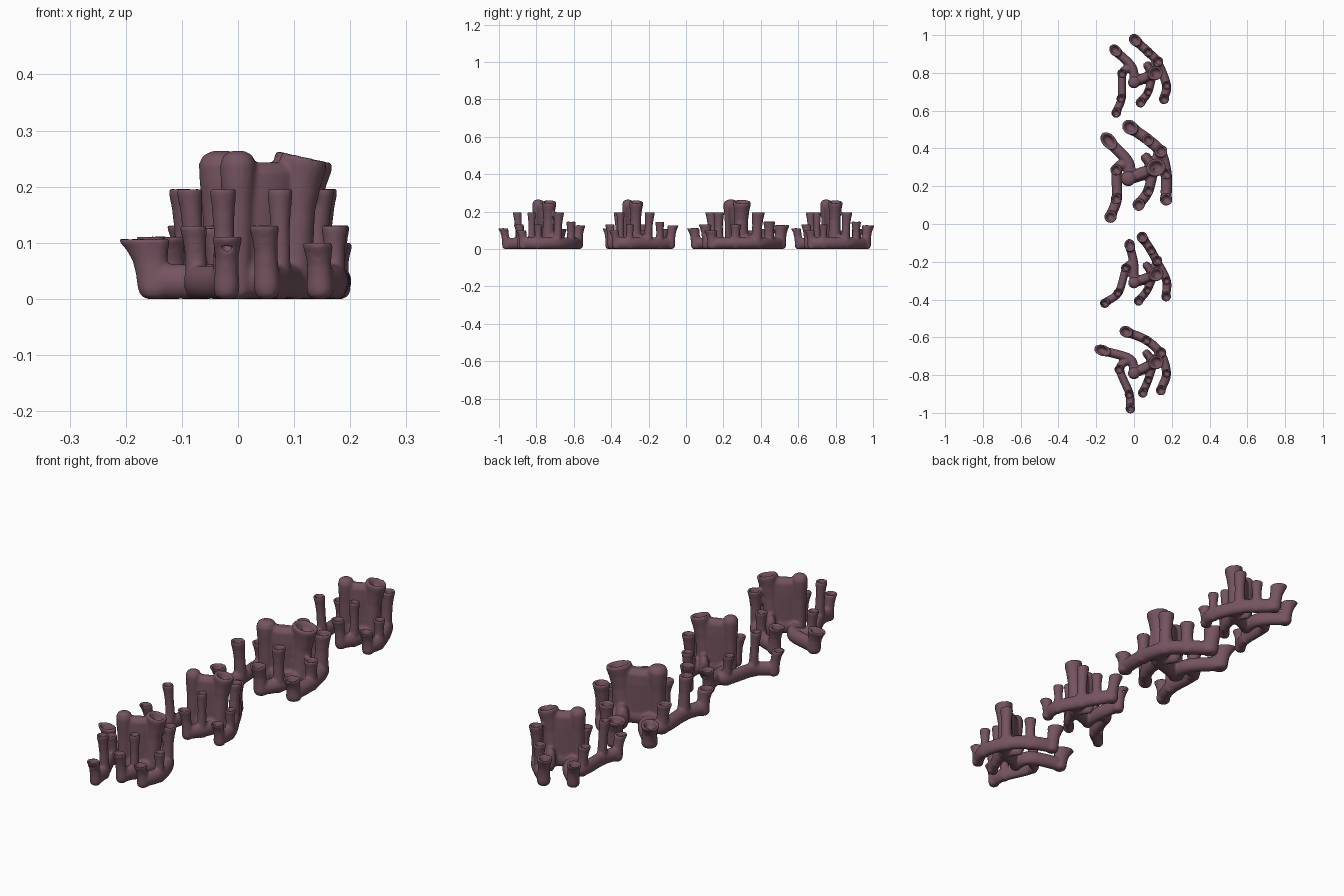
import bpy, bmesh, math
from mathutils import Vector

if "Cube" in bpy.data.objects:
    bpy.data.objects.remove(bpy.data.objects["Cube"])

mat = bpy.data.materials.new("dusky_mauve")
mat.diffuse_color = (0.178, 0.088, 0.118, 1)
mat.use_nodes = True
mat.node_tree.nodes["Principled BSDF"].inputs["Base Color"].default_value = mat.diffuse_color
N = 20


def loft(bm, rings):
    """Skin a list of point rings and close both ends."""
    vs = [[bm.verts.new(p) for p in r] for r in rings]
    for a, b in zip(vs, vs[1:]):
        for i in range(N):
            j = (i + 1) % N
            bm.faces.new((a[i], a[j], b[j], b[i]))
    bm.faces.new(vs[0][::-1])
    bm.faces.new(vs[-1])


def ring(cx, cy, z, r, d=(1, 0), stretch=1.0, slope=0.0):
    """Horizontal ellipse, long along d, optionally tilted down towards +x."""
    out = []
    for i in range(N):
        t = 2 * math.pi * i / N
        u, v = math.cos(t) * r * stretch, math.sin(t) * r
        x, y = u * d[0] - v * d[1], u * d[1] + v * d[0]
        out.append((cx + x, cy + y, max(0, z - slope * x)))
    return out


def tube(bm, p, h, r, lean=(0, 0), stretch=1.0, slope=0.0):
    """Upright tube with rounded foot, slight waist, flared rim and hollow mouth."""
    L = math.hypot(*lean)
    d = (lean[0] / L, lean[1] / L) if L > 1e-6 else (1, 0)
    prof = [(0.0, .5), (.05, .8), (.16, .92), (.4, .84), (.62, .8),
            (.82, .9), (.95, 1.03), (1.0, 1.0)]
    rings = []
    for f, k in prof:
        s = f ** 2 - 0.3
        st = 1 + (stretch - 1) * f
        rings.append(ring(p[0] + lean[0] * s, p[1] + lean[1] * s, f * h, r * k,
                          d, st, slope if f > .8 else 0))
    s = 0.7
    for dz, k in ((0.0, .74), (.012, .62), (.026, .5), (.032, .25)):
        rings.append(ring(p[0] + lean[0] * s, p[1] + lean[1] * s, h - dz, r * k,
                          d, stretch, slope))
    loft(bm, rings)


def ridge(bm, pts, r, h):
    """Low creeping base branch along a smooth path."""
    P = [Vector((x, y, 0)) for x, y in pts]
    P = [2 * P[0] - P[1]] + P + [2 * P[-1] - P[-2]]
    path = []
    for i in range(1, len(P) - 2):
        a, b, c, e = P[i - 1:i + 3]
        for k in range(6):
            t = k / 6
            path.append(.5 * (2 * b + (c - a) * t + (2 * a - 5 * b + 4 * c - e) * t * t
                              + (3 * b - a - 3 * c + e) * t ** 3))
    path.append(P[-2])
    rings = []
    for i, c in enumerate(path):
        d = (path[min(i + 1, len(path) - 1)] - path[max(i - 1, 0)]).normalized()
        n = Vector((-d.y, d.x, 0))
        k = .6 if i in (0, len(path) - 1) else 1
        rings.append([c + n * (math.cos(q) * r * k)
                      + Vector((0, 0, h / 2 + math.sin(q) * h / 2 * k))
                      for q in (2 * math.pi * j / N for j in range(N))])
    loft(bm, rings)


def out(a, b, amount):
    """Lean vector from a towards b."""
    v = Vector((b[0] - a[0], b[1] - a[1])).normalized() * amount
    return (v.x, v.y)


def cluster(name, left, right, trunk, twig, s, wide):
    le, j, cup, lm, lend = left
    r0, r1, r2, r3, r4 = right
    t0, t1, nub = trunk
    bmid, bend = twig
    bm = bmesh.new()
    # creeping base branches
    ridge(bm, [le, j, t0], .024 * s, .062)
    ridge(bm, [j, cup, lm, lend], .022 * s, .06)
    ridge(bm, right, .024 * s, .062)
    ridge(bm, [t0, t1, r2], .028 * s, .075)
    ridge(bm, [t1, nub], .022 * s, .10)
    ridge(bm, [t1, bmid, bend], .022 * s, .062)
    # short tubes at the branch ends
    tube(bm, le, .108, .029 * s, out(j, le, .02), wide)
    tube(bm, lend, .112, .026 * s, out(lm, lend, .02))
    tube(bm, r0, .128, .030 * s, out(r1, r0, .02), 1.2 if wide > 1.2 else 1)
    tube(bm, r4, .10, .027 * s, out(r3, r4, .015))
    tube(bm, bend, .132, .026 * s, out(bmid, bend, .015))
    # middle tubes
    tube(bm, cup, .132, .024 * s, out(j, cup, .01))
    tube(bm, r1, .148, .025 * s)
    tube(bm, r3, .133, .023 * s)
    tube(bm, lm, .197, .023 * s, out(t0, lm, .012))
    tube(bm, r2, .197, .027 * s, out(t1, r2, .01))
    tube(bm, bmid, .197, .022 * s)
    # tall trunk: domed lobe, joining web and tilted open mouth
    loft(bm, [ring(t0[0], t0[1], z, k * s) for z, k in
              ((0, .015), (.01, .024), (.08, .025), (.16, .027), (.21, .031),
               (.24, .032), (.256, .026), (.264, .012))])
    mx, my = (t0[0] + t1[0]) / 2, (t0[1] + t1[1]) / 2
    half = math.hypot(t1[0] - t0[0], t1[1] - t0[1]) / 2
    d = out(t0, t1, 1)
    loft(bm, [ring(mx, my, z, k * s, d, half / (k * s)) for z, k in
              ((.01, .02), (.1, .023), (.18, .026), (.225, .025), (.243, .014))])
    tube(bm, t1, .253, .037 * s, (.018, .006), 1.1, .22)

    bmesh.ops.recalc_face_normals(bm, faces=bm.faces)
    me = bpy.data.meshes.new(name)
    bm.to_mesh(me)
    bm.free()
    ob = bpy.data.objects.new(name, me)
    bpy.context.collection.objects.link(ob)
    # fuse the parts into one soft skin
    m = ob.modifiers.new("fuse", 'REMESH')
    m.mode = 'VOXEL'
    m.voxel_size = .005
    m.use_smooth_shade = True
    m = ob.modifiers.new("soften", 'SMOOTH')
    m.factor = .5
    m.iterations = 5
    dg = bpy.context.evaluated_depsgraph_get()
    new = bpy.data.meshes.new_from_object(ob.evaluated_get(dg))
    ob.modifiers.clear()
    ob.data = new
    new.materials.clear()
    new.materials.append(mat)
    for p in new.polygons:
        p.use_smooth = True


# order: left branch, right branch, trunk, front twig, thickness, mouth stretch
cluster("coral_back",
        [(-.09, .91), (-.01, .83), (-.06, .80), (-.065, .67), (-.09, .60)],
        [(.015, .965), (.075, .91), (.125, .855), (.172, .735), (.16, .67)],
        [(0, .75), (.10, .795), (.06, .855)],
        [(.075, .70), (.04, .65)], 1.0, 1.25)
cluster("coral_large",
        [(-.125, .43), (-.03, .325), (-.09, .29), (-.09, .14), (-.12, .05)],
        [(-.01, .505), (.075, .445), (.14, .38), (.17, .265), (.17, .14)],
        [(-.03, .24), (.105, .295), (.05, .37)],
        [(.075, .175), (.03, .11)], 1.25, 1.5)
cluster("coral_small",
        [(-.02, -.125), (.0, -.215), (-.04, -.23), (-.08, -.36), (-.145, -.412)],
        [(.05, -.08), (.09, -.14), (.122, -.20), (.172, -.30), (.17, -.375)],
        [(0, -.31), (.105, -.27), (.055, -.205)],
        [(.07, -.35), (.03, -.40)], .97, 1.2)
cluster("coral_front",
        [(-.155, -.673), (-.02, -.715), (-.075, -.765), (-.025, -.895), (-.02, -.965)],
        [(-.03, -.575), (.065, -.615), (.14, -.685), (.172, -.79), (.145, -.872)],
        [(0, -.79), (.105, -.735), (.055, -.67)],
        [(.075, -.825), (.05, -.885)], 1.0, 1.6)
